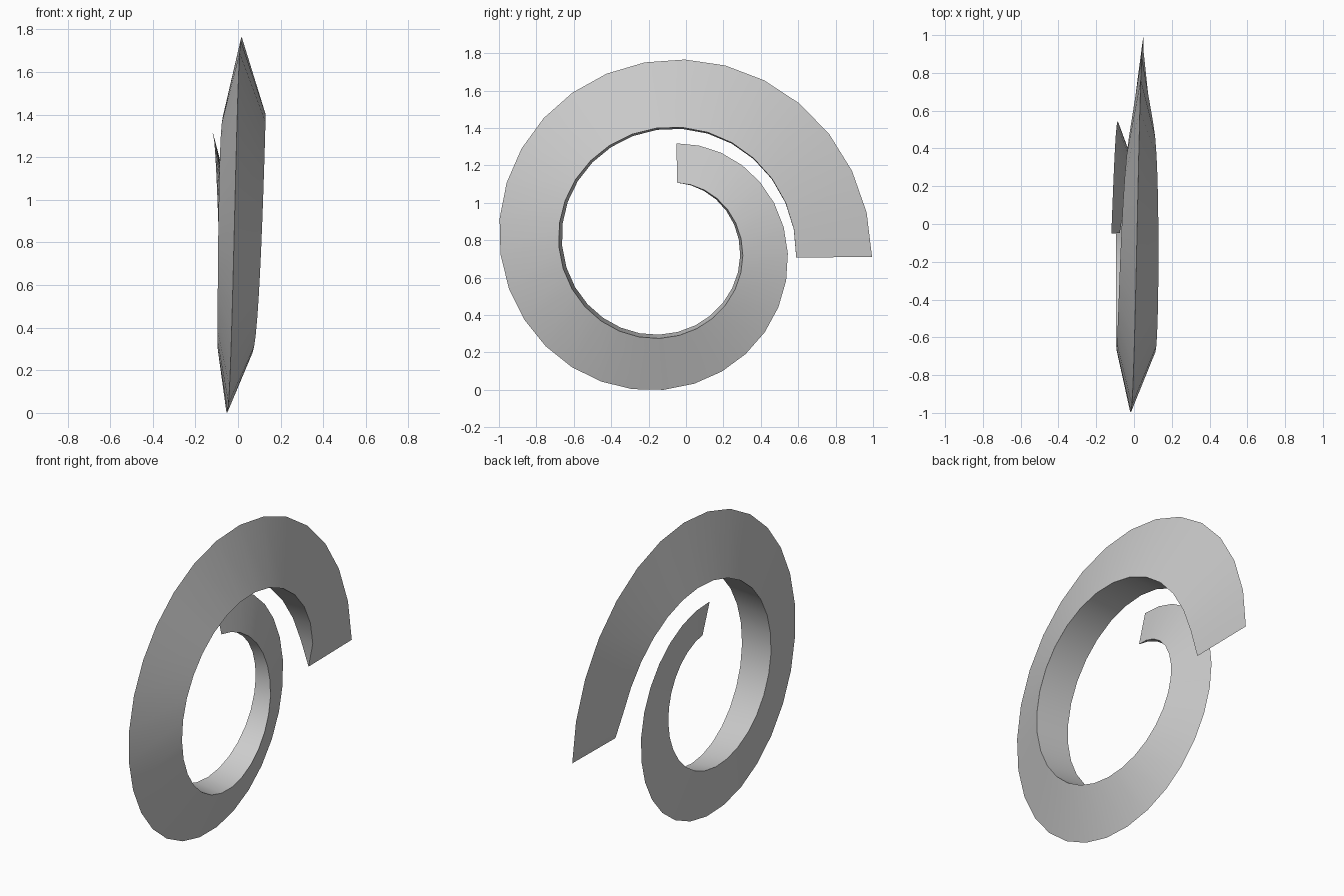
import bpy, bmesh, math
from mathutils import Vector

if "Cube" in bpy.data.objects:
    bpy.data.objects.remove(bpy.data.objects["Cube"])

STEPS = 36
CY, CZ = -0.115, 0.788            # spiral centre in the YZ plane
A0, A1 = math.radians(83.3), math.radians(-363)
R0, R1 = 0.552, 1.111             # outer ridge radius, start to end


def section(s):
    """Triangular section: outer ridge plus two inner edge points."""
    a = A0 + (A1 - A0) * s
    r = R0 + (R1 - R0) * s
    ridge = Vector((-0.12 + 0.17 * s, CY + r * math.cos(a), CZ + r * math.sin(a)))
    # inward normal of the spiral path, rolled slightly toward +x
    n = a + math.atan((R1 - R0) / (A0 - A1) / r)
    inward = Vector((0, -math.cos(n), -math.sin(n)))
    side = Vector((1, 0, 0))
    roll = math.radians(12) * (1 - s)
    depth = 0.21 + 0.195 * s
    axis = inward * math.cos(roll) + side * math.sin(roll)
    across = side * math.cos(roll) - inward * math.sin(roll)
    # thickness fades to a knife edge at both ends
    half = depth * 0.86 * s ** 0.9 * max(0, 1 - s) ** 0.6
    base = ridge + axis * depth / math.cos(roll)
    return ridge, base + across * half, base - across * half


# Spiral blade: loft the sections along the path
bm = bmesh.new()
rings = [[bm.verts.new(p) for p in section(i / STEPS)] for i in range(STEPS + 1)]
for a, b in zip(rings, rings[1:]):
    for k in range(3):
        j = (k + 1) % 3
        bm.faces.new((a[k], a[j], b[j], b[k]))
bmesh.ops.remove_doubles(bm, verts=bm.verts, dist=1e-5)
bmesh.ops.recalc_face_normals(bm, faces=bm.faces)
# rest the blade on the ground
low = min(v.co.z for v in bm.verts)
bmesh.ops.translate(bm, verts=bm.verts, vec=(0, 0, -low))

mesh = bpy.data.meshes.new("spiral_blade")
bm.to_mesh(mesh)
bm.free()
obj = bpy.data.objects.new("spiral_blade", mesh)
bpy.context.collection.objects.link(obj)
bpy.context.view_layer.objects.active = obj
obj.select_set(True)
bpy.ops.object.shade_smooth_by_angle(angle=math.radians(30))
